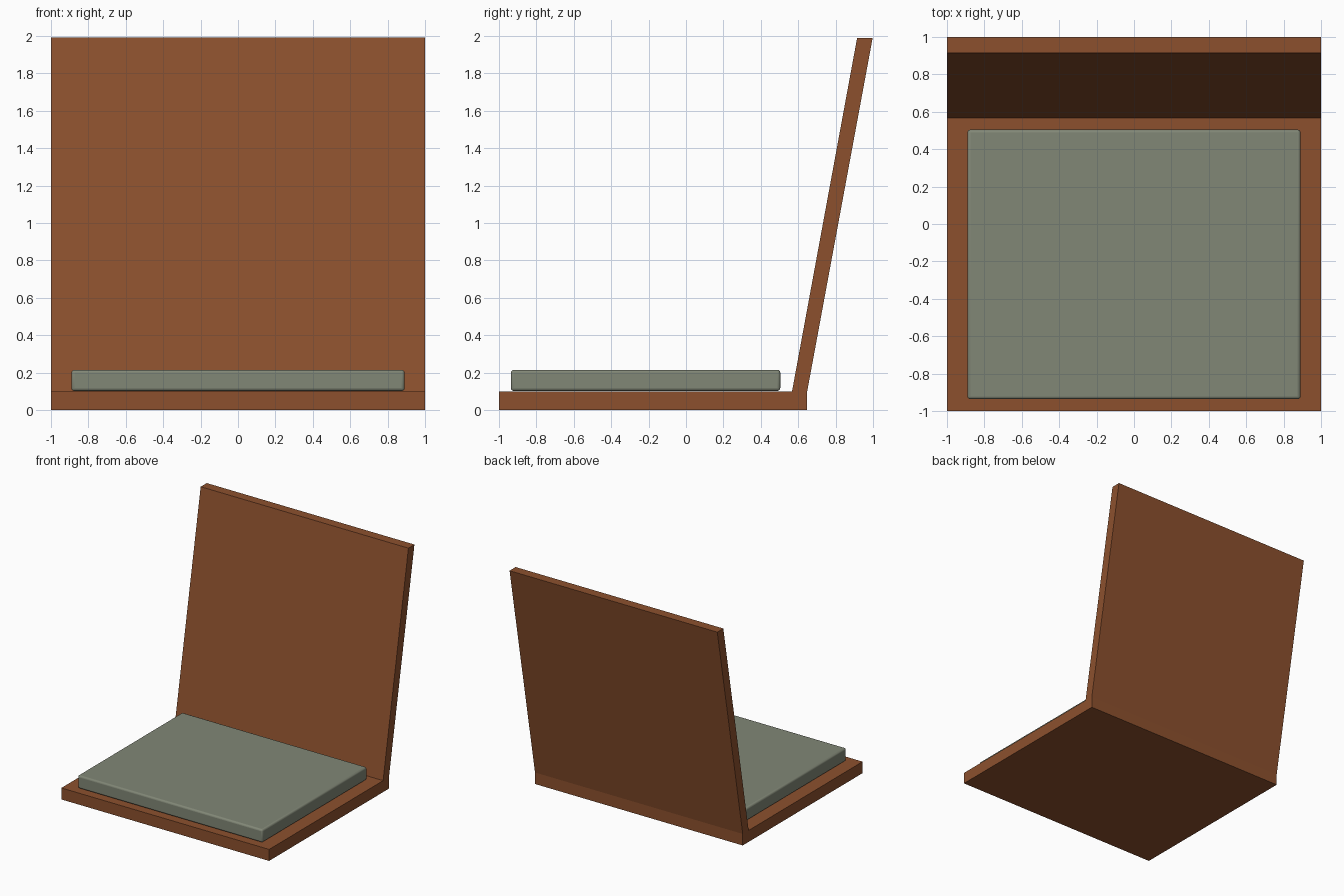
import bpy, bmesh

if "Cube" in bpy.data.objects:
    bpy.data.objects.remove(bpy.data.objects["Cube"])


def material(name, color):
    m = bpy.data.materials.new(name)
    m.diffuse_color = (*color, 1.0)
    m.use_nodes = True
    m.node_tree.nodes["Principled BSDF"].inputs["Base Color"].default_value = m.diffuse_color
    return m


def add_object(name, bm, mat):
    bmesh.ops.recalc_face_normals(bm, faces=bm.faces[:])
    me = bpy.data.meshes.new(name)
    bm.to_mesh(me)
    bm.free()
    me.materials.append(mat)
    ob = bpy.data.objects.new(name, me)
    bpy.context.collection.objects.link(ob)
    return ob


wood = material("brown wood", (0.265, 0.081, 0.027))
fabric = material("sage fabric", (0.220, 0.242, 0.182))

# Wooden seat and reclined back: one side profile extruded across x
profile = [(-1, 0), (0.648, 0), (0.648, 0.1), (0.998, 1.99),
           (0.915, 1.99), (0.567, 0.1), (-1, 0.1)]
bm = bmesh.new()
face = bm.faces.new([bm.verts.new((-1, y, z)) for y, z in profile])
ext = bmesh.ops.extrude_face_region(bm, geom=[face])
moved = [g for g in ext["geom"] if isinstance(g, bmesh.types.BMVert)]
bmesh.ops.translate(bm, verts=moved, vec=(2, 0, 0))
add_object("seat_and_back", bm, wood)

# Seat cushion: flat box with rounded edges
bm = bmesh.new()
bmesh.ops.create_cube(bm, size=1)
bmesh.ops.scale(bm, verts=bm.verts, vec=(1.78, 1.44, 0.113))
bmesh.ops.translate(bm, verts=bm.verts, vec=(0, -0.216, 0.1585))
cushion = add_object("seat_cushion", bm, fabric)
bevel = cushion.modifiers.new("rounded edges", "BEVEL")
bevel.width = 0.015
bevel.segments = 3
bpy.context.view_layer.objects.active = cushion
cushion.select_set(True)
bpy.ops.object.shade_smooth_by_angle()
